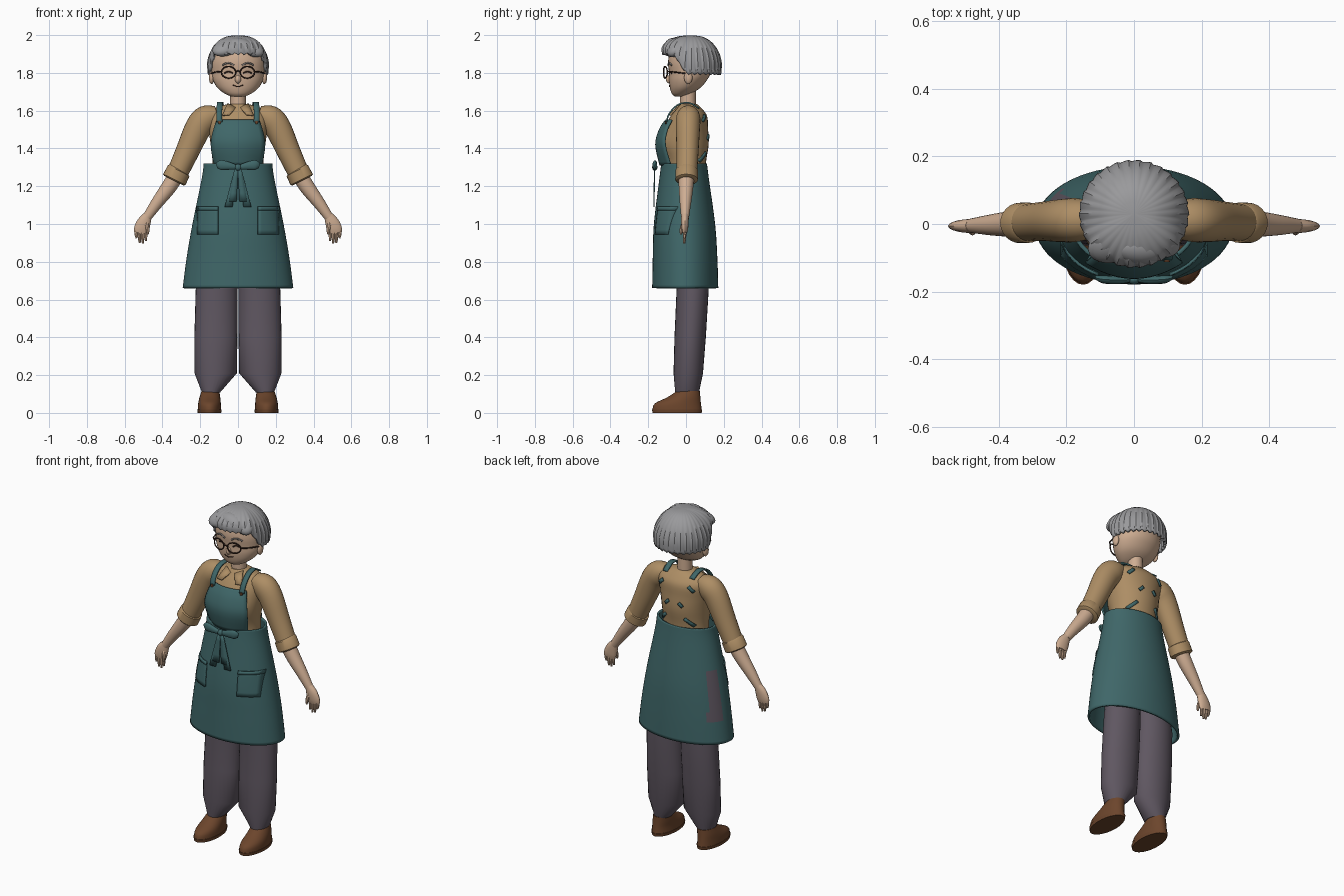
import bpy, bmesh, math
from mathutils import Vector, Matrix, Euler

if "Cube" in bpy.data.objects:
    bpy.data.objects.remove(bpy.data.objects["Cube"])


def material(name, r, g, b):
    m = bpy.data.materials.new(name)
    m.diffuse_color = (r, g, b, 1)
    m.use_nodes = True
    m.node_tree.nodes["Principled BSDF"].inputs["Base Color"].default_value = m.diffuse_color
    return m


SKIN = material("skin", 0.62, 0.42, 0.29)
SHIRT = material("tan_shirt", 0.42, 0.27, 0.13)
APRON = material("teal_apron", 0.05, 0.135, 0.14)
PANTS = material("grey_purple_trousers", 0.115, 0.095, 0.12)
HAIR = material("grey_hair", 0.32, 0.32, 0.33)
SHOE = material("brown_leather", 0.15, 0.06, 0.025)
DARK = material("dark_brown", 0.04, 0.018, 0.012)
BROW = material("brow_grey", 0.2, 0.18, 0.17)


def finish(name, bm, mat, thick=0, angle=40):
    bmesh.ops.remove_doubles(bm, verts=bm.verts[:], dist=1e-5)
    bmesh.ops.recalc_face_normals(bm, faces=bm.faces[:])
    me = bpy.data.meshes.new(name)
    bm.to_mesh(me)
    bm.free()
    me.materials.append(mat)
    for p in me.polygons:
        p.use_smooth = True
    me.set_sharp_from_angle(angle=math.radians(angle))
    ob = bpy.data.objects.new(name, me)
    bpy.context.collection.objects.link(ob)
    if thick:
        mod = ob.modifiers.new("thickness", 'SOLIDIFY')
        mod.thickness = thick
        mod.offset = 0
    return ob


def catmull(pts, steps):
    """Smooth a list of tuples by adding points between them."""
    if steps < 2:
        return [tuple(p) for p in pts]
    out = []
    for i in range(len(pts) - 1):
        a, b, c, d = pts[max(i - 1, 0)], pts[i], pts[i + 1], pts[min(i + 2, len(pts) - 1)]
        for k in range(steps):
            t = k / steps
            out.append(tuple(0.5 * (2 * q + (r - p) * t + (2 * p - 5 * q + 4 * r - s) * t * t
                                    + (3 * q - p - 3 * r + s) * t ** 3)
                             for p, q, r, s in zip(a, b, c, d)))
    out.append(tuple(pts[-1]))
    return out


def loft(name, rings, mat, n=24, steps=4, follow=False, caps=True, s=1, thick=0):
    """Skin elliptical rings (x, y, z, rx, ry); follow turns them along the path."""
    rings = catmull(rings, steps)
    bm = bmesh.new()
    loops = []
    for i, (x, y, z, rx, ry) in enumerate(rings):
        u, v = Vector((1, 0, 0)), Vector((0, 1, 0))
        if follow:
            t = Vector(rings[min(i + 1, len(rings) - 1)][:3]) - Vector(rings[max(i - 1, 0)][:3])
            u = v.cross(t).normalized()
            v = t.cross(u).normalized()
        loop = []
        for k in range(n):
            a = 2 * math.pi * k / n
            p = Vector((x, y, z)) + u * rx * math.cos(a) + v * ry * math.sin(a)
            loop.append(bm.verts.new((p.x * s, p.y, p.z)))
        loops.append(loop)
    for a, b in zip(loops, loops[1:]):
        for k in range(n):
            bm.faces.new((a[k], a[(k + 1) % n], b[(k + 1) % n], b[k]))
    if caps:
        bm.faces.new(loops[0])
        bm.faces.new(loops[-1])
    return finish(name, bm, mat, thick)


def panel(name, fn, nu, nv, mat, thick=0.008):
    """Sheet from fn(u, v), both 0..1."""
    bm = bmesh.new()
    g = [[bm.verts.new(fn(i / nu, j / nv)) for i in range(nu + 1)] for j in range(nv + 1)]
    for j in range(nv):
        for i in range(nu):
            bm.faces.new((g[j][i], g[j][i + 1], g[j + 1][i + 1], g[j + 1][i]))
    return finish(name, bm, mat, thick)


def blob(name, loc, size, mat, rot=(0, 0, 0)):
    bm = bmesh.new()
    m = Matrix.LocRotScale(Vector(loc), Euler(rot), Vector(size))
    bmesh.ops.create_uvsphere(bm, u_segments=20, v_segments=12, radius=1, matrix=m)
    return finish(name, bm, mat)


def wire(name, pts, r, mat, closed=False):
    cu = bpy.data.curves.new(name, 'CURVE')
    cu.dimensions = '3D'
    cu.bevel_depth = r
    cu.bevel_resolution = 1
    cu.use_fill_caps = True
    sp = cu.splines.new('POLY')
    sp.points.add(len(pts) - 1)
    for q, p in zip(sp.points, pts):
        q.co = (*p, 1)
    sp.use_cyclic_u = closed
    cu.materials.append(mat)
    ob = bpy.data.objects.new(name, cu)
    bpy.context.collection.objects.link(ob)


def surface_y(rings, x, z, side=-1):
    """Front (-1) or back (+1) y of a stack of horizontal rings."""
    rs = sorted(catmull(rings, 6), key=lambda r: r[2])
    for a, b in zip(rs, rs[1:]):
        if a[2] <= z <= b[2]:
            t = (z - a[2]) / (b[2] - a[2])
            _, cy, _, rx, ry = [p + (q - p) * t for p, q in zip(a, b)]
            return cy + side * ry * math.sqrt(max(0, 1 - (x / rx) ** 2))
    return 0


# Torso, neck and head
torso = [(0, 0, 1.2, .145, .10), (0, 0, 1.32, .135, .105), (0, -.01, 1.42, .145, .13),
         (0, 0, 1.50, .155, .117), (0, .015, 1.57, .16, .097), (0, .015, 1.61, .13, .07),
         (0, .01, 1.635, .055, .048)]
head = [(0, -.04, 1.675, .035, .02), (0, -.025, 1.69, .07, .05), (0, -.005, 1.72, .108, .08),
        (0, .01, 1.76, .132, .10), (0, .02, 1.80, .14, .11), (0, .02, 1.86, .142, .115),
        (0, .02, 1.92, .125, .10), (0, .02, 1.96, .08, .06)]
loft("shirt_body", torso, SHIRT, n=32)
loft("neck", [(0, .01, 1.6, .043, .042), (0, .01, 1.72, .04, .042)], SKIN, steps=1)
loft("head", head, SKIN, n=32)
blob("nose", (0, -.087, 1.766), (.016, .019, .022), SKIN)


def face_line(name, pts, r, mat):
    wire(name, [(x, surface_y(head, x, z) - .001, z) for x, z in pts], r, mat)


# Face details and glasses
face_line("mouth", [(.028 * k / 4, 1.728 + .008 * (k / 4) ** 2) for k in range(-4, 5)], .003, DARK)
for s in (1, -1):
    blob("ear", (s * .14, .012, 1.775), (.014, .022, .034), SKIN)
    face_line("eye", [(s * .05 + .022 * k / 4, 1.807 - .010 * (k / 4) ** 2)
                      for k in range(-4, 5)], .004, DARK)
    face_line("eyebrow", [(s * .052 + .03 * k / 4, 1.852 - .012 * (k / 4) ** 2)
                          for k in range(-4, 5)], .005, BROW)
    rim = []
    for k in range(28):
        a = 2 * math.pi * k / 28
        x = .05 + .038 * math.cos(a)
        rim.append((s * x, -.118 + 2.5 * x * x, 1.803 + .031 * math.sin(a)))
    wire("glasses_rim", rim, .004, DARK, True)
    wire("glasses_arm", [(s * .088, -.098, 1.808), (s * .122, -.06, 1.804), (s * .146, .01, 1.795)],
         .004, DARK)
wire("glasses_bridge", [(-.013, -.117, 1.806), (0, -.118, 1.811), (.013, -.117, 1.806)], .004, DARK)

# Hair: bowl of strands, high fringe in front
profile = catmull([(0, 0), (.38, .04), (.68, .19), (.89, .42), (1, .7), (.99, 1)], 3)


def hair_point(u, v):
    a = 2 * math.pi * u
    front = -math.sin(a)
    t = min(1, max(0, (front - .1) / .6))
    t = t * t * (3 - 2 * t)
    saw = (u * 30) % 1
    edge = 1.79 + .105 * t + .022 * abs(saw - .5)
    r, f = profile[round(v * (len(profile) - 1))]
    r *= 1 - .045 * saw * f ** .5
    return (.156 * r * math.cos(a), .03 + .153 * r * math.sin(a), 1.992 - (1.992 - edge) * f)


panel("hair_bowl", hair_point, 120, len(profile) - 1, HAIR, .014)
blob("fringe_lock_left", (-.06, -.062, 1.935), (.082, .056, .036), HAIR, (.5, -.35, .35))
blob("fringe_lock_middle", (.015, -.075, 1.945), (.075, .046, .036), HAIR, (.5, .2, -.1))
blob("fringe_lock_right", (.075, -.05, 1.93), (.07, .05, .036), HAIR, (.4, .5, -.5))

# Apron skirt with a gap showing the trousers at the back left
skirt = [(0, -.01, 1.32, .176, .115), (0, -.01, 1.24, .186, .125), (0, -.008, 1.0, .235, .156),
         (0, -.005, .82, .266, .165), (0, -.004, .66, .287, .169)]
sk = loft("apron_skirt", skirt, APRON, n=64, steps=6, caps=False, thick=.012)
sk.data.materials.append(PANTS)
for p in sk.data.polygons:
    ang = math.degrees(math.atan2(p.center.y / .65, p.center.x))
    if 146 < ang < 173 and .78 < p.center.z < 1.07:
        p.material_index = 1


# Apron bib
bib_rows = catmull([(1.31, .125, -.135), (1.42, .142, -.158), (1.50, .128, -.138), (1.55, .11, -.105)], 4)


def bib_point(u, v):
    z, w, y = bib_rows[round(v * (len(bib_rows) - 1))]
    u = 2 * u - 1
    return (u * w, y + (.055 - .025 * v) * u * u, z)


panel("apron_bib", bib_point, 12, len(bib_rows) - 1, APRON, .01)
blob("bow_knot", (0, -.165, 1.30), (.018, .014, .018), APRON)

for s in (1, -1):
    # Pockets with a folded top edge
    def pocket(z0, z1, lift):
        def fn(u, v):
            x, z = .105 + .11 * u, z0 + (z1 - z0) * v
            return (s * x, surface_y(skirt, x, z) - lift, z)
        return fn
    panel("apron_pocket", pocket(.945, 1.085, .01), 6, 6, APRON)
    panel("pocket_edge", pocket(1.072, 1.092, .014), 6, 1, APRON)

    # Shoulder strap and the bits of strap visible on the back
    path = catmull([(.098, -.104, 1.54), (.099, -.088, 1.585), (.097, -.045, 1.63),
                    (.093, .015, 1.642), (.088, .07, 1.612)], 3)

    def strap(u, v):
        x, y, z = path[round(v * (len(path) - 1))]
        return (s * (x + .03 * (u - .5)), y, z)
    panel("apron_strap", strap, 1, len(path) - 1, APRON)
    wire("strap_button", [(s * .098, -.112, 1.538), (s * .098, -.102, 1.538)], .009, SHOE)
    for cx, cz, ln in ((.10, 1.56, .03), (.045, 1.46, .022), (.085, 1.355, .045)):
        def bit(u, v):
            x, z = cx + (v - .5) * ln + (u - .5) * .012, cz - (v - .5) * ln + (u - .5) * .012
            return (s * x, surface_y(torso, x, z, 1) + .004, z)
        panel("back_strap_bit", bit, 1, 3, APRON)

    # Bow loops and tails
    loft("bow_loop", [(.008, -.164, 1.30, .012, .008), (.045, -.166, 1.307, .02, .012),
                      (.09, -.164, 1.312, .026, .012), (.112, -.158, 1.308, .014, .006)],
         APRON, n=12, follow=True, s=s)
    for dx, zend in ((.05, 1.09), (.028, 1.12)):
        panel("bow_tail", lambda u, v: (s * (.008 + (dx - .008) * v + (u - .5) * (.018 + .024 * v)),
                                        -.166 - .004 * v, 1.295 + (zend - 1.295) * v), 2, 4, APRON, .006)

    # Collar flap
    a, b, c, d = [Vector(p) for p in ((.012, -.048, 1.615), (.055, -.03, 1.638),
                                      (.045, -.092, 1.578), (.082, -.082, 1.575))]

    def collar(u, v):
        p = a.lerp(b, u).lerp(c.lerp(d, u), v)
        return (s * p.x, p.y, p.z)
    panel("shirt_collar", collar, 2, 2, SHIRT)

    # Sleeve, rolled cuff, forearm and hand
    loft("sleeve", [(.11, .012, 1.58, .045, .05), (.165, .012, 1.56, .07, .064),
                    (.21, .01, 1.51, .07, .064), (.27, .008, 1.38, .062, .058),
                    (.33, .004, 1.25, .055, .054)], SHIRT, follow=True, s=s)
    loft("rolled_cuff", [(.311, .004, 1.287, .058, .054), (.314, .004, 1.282, .064, .06),
                         (.337, .003, 1.235, .066, .06), (.34, .003, 1.229, .056, .052)],
         SHIRT, steps=1, follow=True, s=s)
    loft("forearm", [(.325, .002, 1.26, .042, .042), (.37, 0, 1.19, .04, .038),
                     (.43, -.003, 1.11, .032, .03), (.482, -.005, 1.035, .024, .021)],
         SKIN, follow=True, s=s)
    loft("palm", [(.478, -.005, 1.045, .024, .02), (.497, -.006, 1.01, .036, .02),
                  (.51, -.006, .975, .04, .017), (.514, -.006, .952, .036, .012)],
         SKIN, n=16, follow=True, s=s)
    for x, z in ((.487, .91), (.503, .896), (.52, .90), (.537, .925)):
        loft("finger", [(x, -.006, .965, .009, .010), (x + .002, -.008, (z + .965) / 2, .009, .009),
                        (x, -.010, z, .005, .006)], SKIN, n=8, steps=2, follow=True, s=s)
    loft("thumb", [(.485, -.014, 1.005, .012, .011), (.478, -.024, .97, .010, .010),
                   (.478, -.027, .945, .005, .005)], SKIN, n=8, steps=2, follow=True, s=s)

    # Trouser leg
    loft("trouser_leg", [(.143, .006, .108, .048, .063), (.118, .012, .21, .112, .078),
                         (.117, .022, .40, .114, .083), (.113, .035, .65, .111, .085),
                         (.09, .02, .98, .09, .085)], PANTS, n=28, steps=1, s=s)
    # Shoe: sole and upper
    loft("shoe_sole", [(.151, -.047, 0, .062, .13), (.151, -.047, .018, .065, .133)],
         SHOE, n=28, steps=1, s=s)
    loft("shoe_upper", [(.151, -.047, .018, .062, .13), (.151, -.043, .05, .06, .122),
                        (.149, -.012, .082, .055, .088), (.146, .012, .115, .047, .062)],
         SHOE, n=28, steps=3, s=s)
